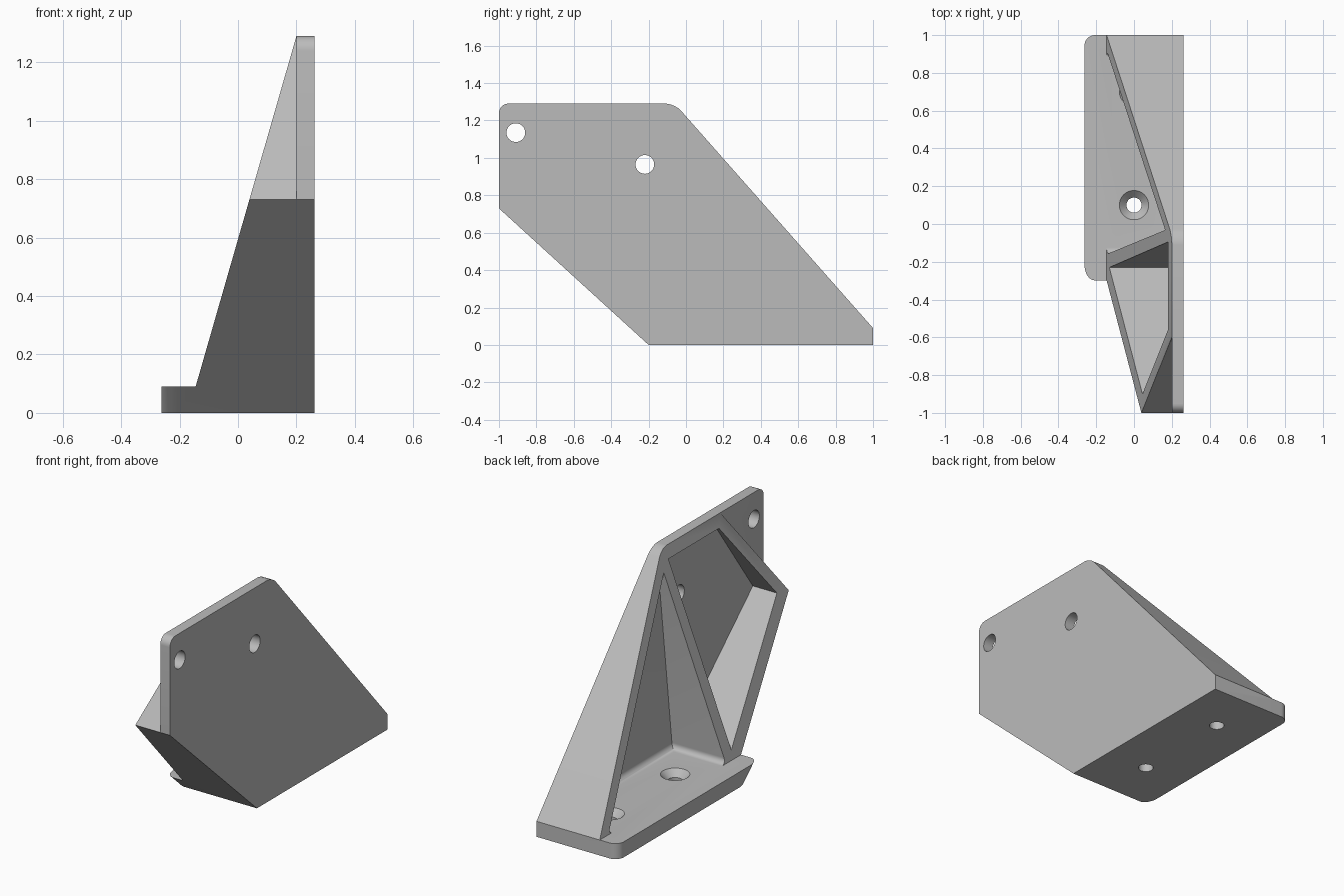
import bpy, bmesh

if "Cube" in bpy.data.objects:
    bpy.data.objects.remove(bpy.data.objects["Cube"], do_unlink=True)

# Single grey finish
grey = bpy.data.materials.new("matte_grey")
grey.use_nodes = True
colour = (0.5, 0.5, 0.5, 1)
grey.diffuse_color = colour
grey.node_tree.nodes["Principled BSDF"].inputs["Base Color"].default_value = colour

PLATE_X = 0.2      # inner face of the side plate
BASE_Z = 0.09      # top of the foot


def prism(name, profile, axis, lo, hi, rounds=()):
    """Extrude a 2D profile along x or y; rounds = (edge test, radius) pairs."""
    bm = bmesh.new()
    place = (lambda p, d: (d, p[0], p[1])) if axis == "x" else (lambda p, d: (p[0], d, p[1]))
    a = [bm.verts.new(place(p, lo)) for p in profile]
    b = [bm.verts.new(place(p, hi)) for p in profile]
    bm.faces.new(a)
    bm.faces.new(b)
    for i in range(len(a)):
        j = (i + 1) % len(a)
        bm.faces.new((a[i], a[j], b[j], b[i]))
    bmesh.ops.recalc_face_normals(bm, faces=bm.faces[:])
    for test, radius in rounds:
        edges = [e for e in bm.edges if test(e.verts[0].co, e.verts[1].co)]
        bmesh.ops.bevel(bm, geom=edges, offset=radius, offset_type="OFFSET",
                        segments=8, profile=0.5, affect="EDGES", clamp_overlap=True)
    bmesh.ops.recalc_face_normals(bm, faces=bm.faces[:])
    mesh = bpy.data.meshes.new(name)
    bm.to_mesh(mesh)
    bm.free()
    ob = bpy.data.objects.new(name, mesh)
    bpy.context.collection.objects.link(ob)
    mesh.materials.append(grey)
    return ob


def cone(name, loc, r1, r2, depth, rot=(0, 0, 0)):
    bpy.ops.mesh.primitive_cone_add(vertices=48, radius1=r1, radius2=r2, depth=depth,
                                    location=loc, rotation=rot)
    ob = bpy.context.object
    ob.name = name
    ob.data.materials.append(grey)
    return ob


def carve(body, cutter):
    cutter.hide_render = True
    mod = body.modifiers.new(cutter.name, "BOOLEAN")
    mod.operation = "DIFFERENCE"
    mod.solver = "EXACT"
    mod.object = cutter
    bpy.context.view_layer.objects.active = body
    bpy.ops.object.modifier_apply(modifier=mod.name)
    bpy.data.objects.remove(cutter, do_unlink=True)


def same(v, value):
    return abs(v - value) < 0.001


# Solid block with the side outline, rounded at plate top and foot corners
outline = [(-0.2, 0), (1, 0), (1, BASE_Z), (-0.06, 1.29), (-1, 1.29), (-1, 0.73)]
left = -0.262


def plate_corner(a, b):
    return same(a.y, b.y) and same(a.z, 1.29) and same(b.z, 1.29)


def foot_corner(a, b):
    outer = same(a.x, left) and same(b.x, left)
    back = same(a.y, 1) and same(b.y, 1)
    front = same(min(a.z, b.z), 0) and same(max(a.z, b.z), 0.73)
    return outer and (back or front)


bracket = prism("bracket", outline, "x", left, 0.262,
                [(plate_corner, 0.05), (foot_corner, 0.055)])

# Sloping side that trims all the ribs
carve(bracket, prism("slope_cutter",
                     [(-0.145, BASE_Z), (0.2605, 1.5), (-1, 1.5), (-1, BASE_Z)],
                     "y", -2, 2))

# Front corner left with the plate only
carve(bracket, prism("corner_cutter", [(-1.2, 0.45), (-0.5, 1.43), (-1.2, 1.43)],
                     "x", -1, PLATE_X))

# Front pocket between the lower, upper and middle ribs
carve(bracket, prism("front_pocket_cutter",
                     [(-0.23, 0.14), (-0.095, 1.22), (-0.56, 1.22), (-0.9, 0.75)],
                     "x", -0.5, PLATE_X))


# Back pocket above the foot, filleted along its floor
def floor_edge(a, b):
    return same(a.z, BASE_Z) and same(b.z, BASE_Z) and max(a.x, b.x) > 0


carve(bracket, prism("back_pocket_cutter",
                     [(-0.16, BASE_Z), (0.92, BASE_Z), (-0.032, 1.168)],
                     "x", -0.5, PLATE_X, [(floor_edge, 0.035)]))

# Countersunk holes in the foot
for y in (0.1, 0.7):
    carve(bracket, cone("hole_cutter", (0, y, 0), 0.04, 0.04, 0.3))
    carve(bracket, cone("countersink_cutter", (0, y, 0.075), 0.025, 0.1, 0.075))

# Round holes in the side plate
for y, z in ((-0.91, 1.135), (-0.22, 0.965)):
    carve(bracket, cone("hole_cutter", (PLATE_X + 0.03, y, z), 0.05, 0.05, 0.2,
                        (0, 1.5708, 0)))

# Tidy flat areas and shade
bm = bmesh.new()
bm.from_mesh(bracket.data)
bmesh.ops.remove_doubles(bm, verts=bm.verts[:], dist=0.0002)
bmesh.ops.dissolve_limit(bm, angle_limit=0.002, verts=bm.verts[:], edges=bm.edges[:])
bm.to_mesh(bracket.data)
bm.free()
bpy.ops.object.select_all(action="DESELECT")
bracket.select_set(True)
bpy.context.view_layer.objects.active = bracket
bpy.ops.object.shade_smooth_by_angle(angle=0.5)
